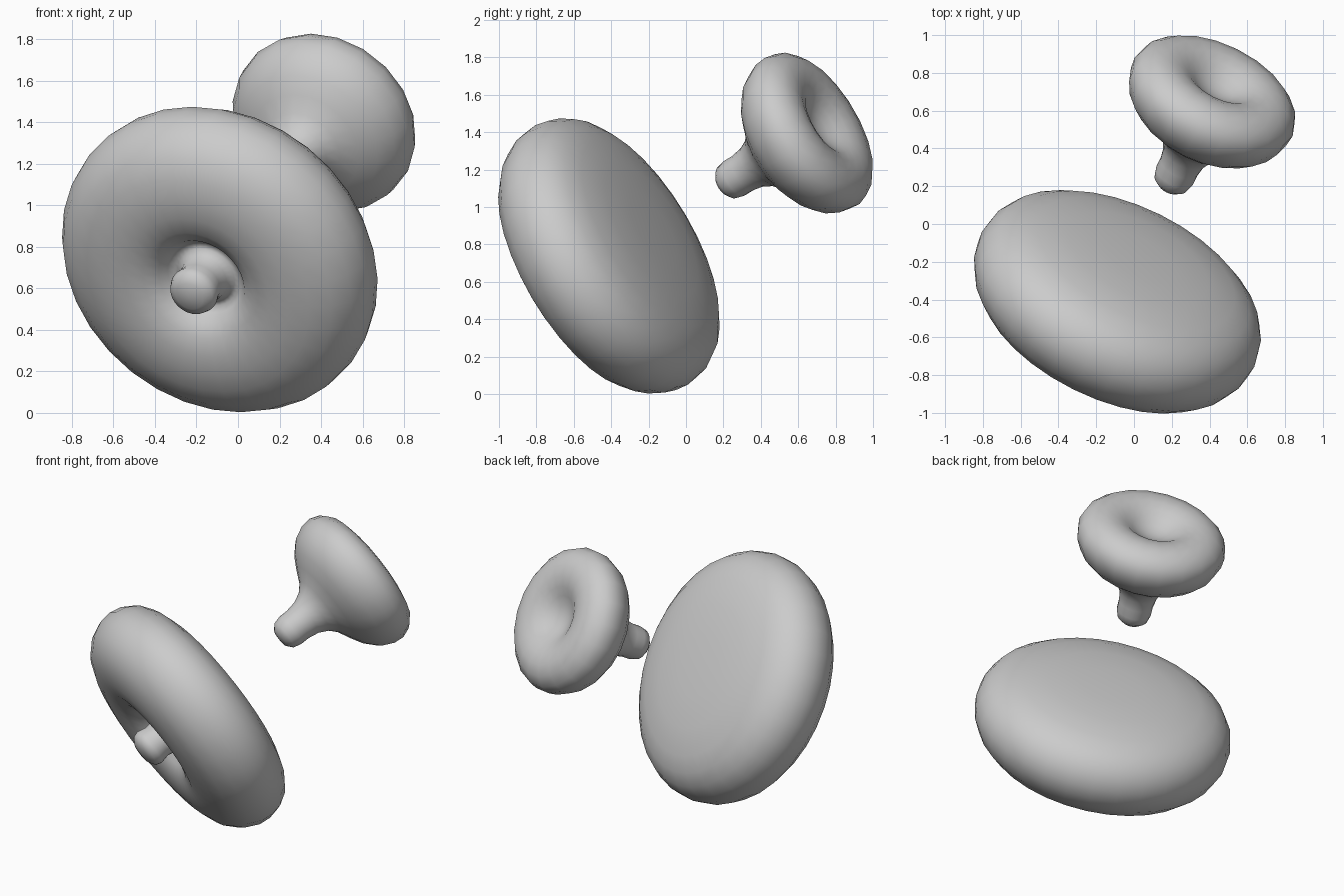
import bpy, math
from mathutils import Vector

if "Cube" in bpy.data.objects:
    bpy.data.objects.remove(bpy.data.objects["Cube"])


def lathe(name, profile, sides, centre, axis):
    """Revolve (radius, height) points round an axis, stem tip to cap top."""
    verts, rings, faces = [], [], []
    for r, h in profile:
        if r == 0:
            rings.append([len(verts)] * sides)
            verts.append((0, 0, h))
        else:
            rings.append([len(verts) + i for i in range(sides)])
            verts += [(r * math.cos(2 * math.pi * i / sides),
                       r * math.sin(2 * math.pi * i / sides), h) for i in range(sides)]
    for a, b in zip(rings, rings[1:]):
        for i in range(sides):
            j = (i + 1) % sides
            faces.append(list(dict.fromkeys((a[i], a[j], b[j], b[i]))))
    mesh = bpy.data.meshes.new(name)
    mesh.from_pydata(verts, [], faces)
    mesh.shade_smooth()
    obj = bpy.data.objects.new(name, mesh)
    bpy.context.collection.objects.link(obj)
    obj.location = centre
    obj.rotation_mode = 'QUATERNION'
    obj.rotation_quaternion = Vector(axis).to_track_quat('Z', 'Y')
    return obj


# Both mushrooms lean the same way: back, up and a little right
AXIS = (0.39, 0.787, 0.478)

# Large mushroom: short knobbed stem in a shallow groove, wide cap, low dome
large = [(0, -.38), (.07, -.37), (.11, -.345), (.122, -.31), (.11, -.25), (.12, -.19),
         (.145, -.155), (.17, -.15), (.195, -.175), (.225, -.22), (.29, -.262), (.38, -.283),
         (.48, -.284), (.58, -.265), (.68, -.222), (.755, -.148), (.797, -.06),
         (.805, .015), (.79, .09), (.745, .165), (.67, .22), (.57, .258),
         (.4, .288), (.2, .3), (0, .303)]
lathe("large_mushroom", large, 32, (-.09, -.41, .737), AXIS)

# Small mushroom: long stem flaring into the cap, dimpled top
small = [(0, -.59), (.06, -.58), (.095, -.55), (.108, -.5), (.108, -.44),
         (.12, -.37), (.15, -.31), (.2, -.262), (.28, -.22), (.36, -.172),
         (.425, -.11), (.46, -.035), (.467, .03), (.445, .09), (.39, .138),
         (.32, .158), (.25, .153), (.19, .132), (.14, .1), (.09, .072), (.04, .058), (0, .055)]
lathe("small_mushroom", small, 20, (.41, .65, 1.392), AXIS)
